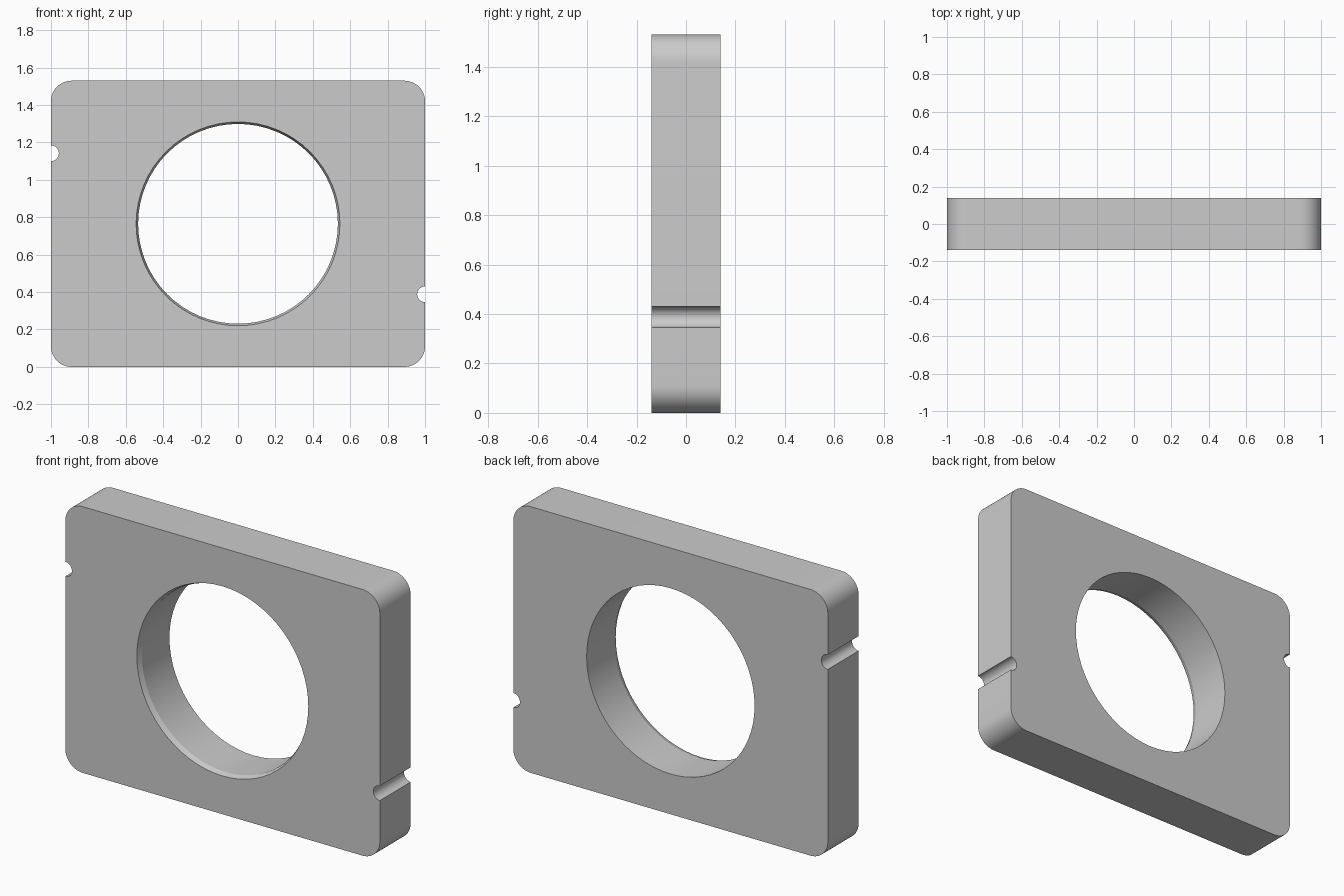
import bpy, bmesh
from math import sin, cos, pi, radians

if "Cube" in bpy.data.objects:
    bpy.data.objects.remove(bpy.data.objects["Cube"])

W, H, D = 1.0, 1.53, 0.14      # half width, height, half depth
CZ = H / 2
CORNER, NOTCH = 0.11, 0.042


def arc(cx, cz, r, a0, a1, n):
    angles = [radians(a0 + (a1 - a0) * i / n) for i in range(n + 1)]
    return [(cx + r * cos(a), cz + r * sin(a)) for a in angles]


def make_object(name, bm):
    bmesh.ops.recalc_face_normals(bm, faces=bm.faces[:])
    mesh = bpy.data.meshes.new(name)
    bm.to_mesh(mesh)
    bm.free()
    obj = bpy.data.objects.new(name, mesh)
    bpy.context.collection.objects.link(obj)
    return obj


# Plate: half outline with notch and rounded corners, rotated 180 degrees for the other half
half = arc(W - CORNER, CORNER, CORNER, -90, 0, 12)
half += arc(W, 0.388, NOTCH, 270, 90, 16)
half += arc(W - CORNER, H - CORNER, CORNER, 0, 90, 12)
outline = half + [(-x, H - z) for x, z in half]

bm = bmesh.new()
face = bm.faces.new([bm.verts.new((x, -D, z)) for x, z in outline])
ext = bmesh.ops.extrude_face_region(bm, geom=[face])
moved = [g for g in ext["geom"] if isinstance(g, bmesh.types.BMVert)]
bmesh.ops.translate(bm, verts=moved, vec=(0, 2 * D, 0))
plate = make_object("plate", bm)

# Hole cutter: round bore with a small chamfer at the front
N = 64
profile = [(0.555, -D - 0.03), (0.545, -D), (0.534, -D + 0.03), (0.534, D + 0.05)]
bm = bmesh.new()
rings = [[bm.verts.new((r * cos(2 * pi * i / N), y, CZ + r * sin(2 * pi * i / N)))
          for i in range(N)] for r, y in profile]
for a, b in zip(rings, rings[1:]):
    for i in range(N):
        j = (i + 1) % N
        bm.faces.new((a[i], a[j], b[j], b[i]))
bm.faces.new(rings[0])
bm.faces.new(rings[-1])
cutter = make_object("hole_cutter", bm)
cutter.hide_render = True

# Cut the hole, then shade
mod = plate.modifiers.new("hole", "BOOLEAN")
mod.operation = "DIFFERENCE"
mod.solver = "EXACT"
mod.object = cutter
bpy.ops.object.select_all(action="DESELECT")
plate.select_set(True)
bpy.context.view_layer.objects.active = plate
bpy.ops.object.modifier_apply(modifier=mod.name)
bpy.data.objects.remove(cutter)
bpy.ops.object.shade_smooth_by_angle(angle=radians(15))
